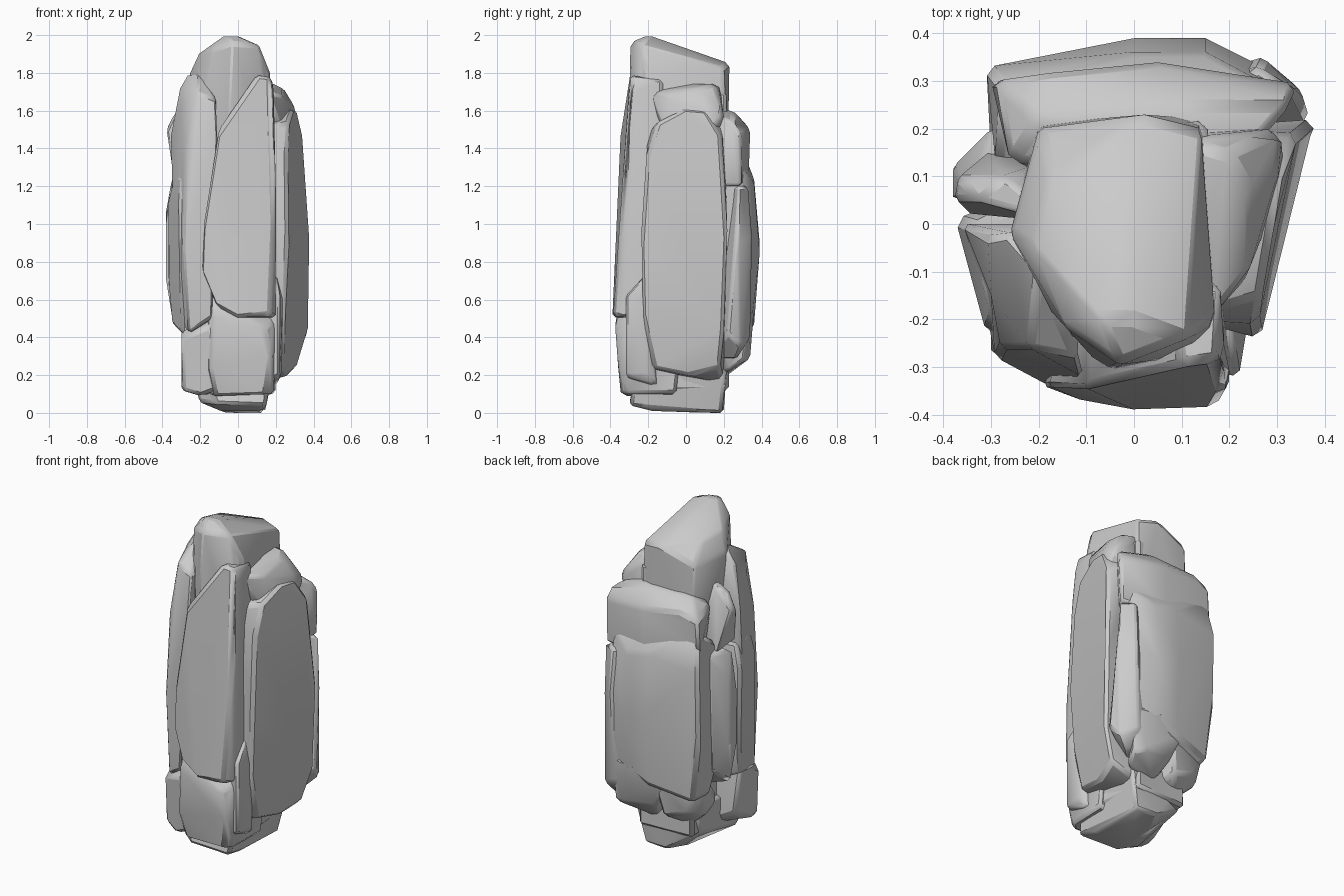
import bpy, bmesh, math
from mathutils import Vector


def stone(name, points, bevel=0.018):
    """Convex chipped stone block with slightly worn edges."""
    bm = bmesh.new()
    for p in points:
        bm.verts.new(p)
    res = bmesh.ops.convex_hull(bm, input=bm.verts[:])
    junk = [g for g in res["geom_interior"] + res["geom_unused"]
            if isinstance(g, bmesh.types.BMVert) and g.is_valid]
    bmesh.ops.delete(bm, geom=list(set(junk)), context='VERTS')
    bmesh.ops.dissolve_limit(bm, angle_limit=math.radians(6), verts=bm.verts[:], edges=bm.edges[:])
    bmesh.ops.recalc_face_normals(bm, faces=bm.faces[:])
    me = bpy.data.meshes.new(name)
    bm.to_mesh(me)
    bm.free()
    ob = bpy.data.objects.new(name, me)
    bpy.context.collection.objects.link(ob)
    if bevel:
        m = ob.modifiers.new("worn_edges", 'BEVEL')
        m.width = bevel
        m.segments = 1
        m.angle_limit = math.radians(25)
    bpy.ops.object.select_all(action='DESELECT')
    ob.select_set(True)
    bpy.context.view_layer.objects.active = ob
    bpy.ops.object.shade_smooth_by_angle(angle=math.radians(38))
    return ob


def slab(name, outline, rings, pivot=(0, 0), tilt=(0, 0), bevel=0.018):
    """Stack an outline at (z, scale) rings about a pivot; tilt skews the upper ring."""
    px, py = pivot
    pts = []
    for i, (z, s) in enumerate(rings):
        for x, y in outline:
            x2, y2 = px + (x - px) * s, py + (y - py) * s
            top = i == len(rings) - 1
            dz = (x2 - px) * tilt[0] + (y2 - py) * tilt[1] if top else 0
            pts.append((x2, y2, z + dz))
    return stone(name, pts, bevel)


# Crown, highest at the front and sloping down to the back
stone("crown", [(-.03, -.295, 1.96), (-.07, -.2, 2.0), (0, -.2, 2.0), (.11, -.24, 1.95),
                (.14, .2, 1.83), (.02, .23, 1.85), (-.2, .2, 1.77), (-.18, .1, 1.88),
                (-.21, -.05, 1.9), (-.14, -.22, 1.92), (-.26, -.02, 1.79), (.17, -.2, 1.8),
                (-.2, .21, 1.3), (.15, .22, 1.3), (.18, -.27, 1.3), (-.06, -.31, 1.3),
                (-.25, -.1, 1.3)])

# Inner core running down to the foot
slab("core", [(-.2, .22), (.17, .24), (.2, -.2), (.05, -.3), (-.2, -.25)],
     [(.12, .95), (.8, 1), (1.7, .9)])

# Foot: irregular narrow base
stone("foot", [(-.09, -.15, .01), (.12, -.18, .01), (.14, .19, 0), (0, .2, 0), (-.06, .1, 0),
               (-.21, -.2, .06), (-.12, -.3, .05), (.15, -.3, .04), (.15, .2, .1),
               (-.2, .15, .13), (-.22, -.2, .3), (.18, -.25, .3), (.2, .22, .28), (-.2, .2, .3)])

# Front face: lower block and tall upper plate
stone("front_lower_block", [(-.12, -.33, .09), (.15, -.345, .1), (.19, -.3, .1), (-.15, -.36, .25),
                            (.18, -.365, .3), (.2, -.3, .5), (-.15, -.34, .62), (.14, -.375, .45),
                            (-.12, -.37, .5), (-.2, -.1, .08), (.2, -.05, .1), (-.2, -.1, .6),
                            (.2, 0, .6)])
stone("front_plate", [(-.11, -.37, .56), (.0, -.39, .5), (.17, -.385, .52), (.2, -.33, .5),
                      (-.19, -.34, .75), (-.18, -.34, 1.0), (-.1, -.345, 1.5), (.19, -.35, 1.0),
                      (.0, -.33, 1.58), (.06, -.305, 1.74), (.1, -.3, 1.79), (.17, -.29, 1.78),
                      (.19, -.27, 1.7), (.2, -.3, 1.4), (-.1, -.1, .6), (.19, -.1, .6),
                      (-.1, -.1, 1.5), (.18, -.12, 1.76), (.08, -.12, 1.76)])

# Front left column
stone("front_left_column", [(-.29, -.27, .12), (-.2, -.31, .09), (-.12, -.32, .12), (-.3, -.2, .12),
                            (-.3, -.27, .4), (-.15, -.35, .46), (-.29, -.05, .2), (-.1, 0, .1),
                            (-.3, -.1, .5), (-.1, 0, .55), (-.13, -.3, .5)])
stone("front_left_plate", [(-.26, -.29, .42), (-.14, -.36, .5), (-.29, -.28, .9), (-.13, -.35, 1.0),
                           (-.28, -.26, 1.35), (-.11, -.32, 1.45), (-.22, -.26, 1.7), (-.12, -.28, 1.66),
                           (-.3, -.15, 1.62), (-.31, -.03, 1.72), (-.27, -.02, 1.79), (-.2, -.1, 1.8),
                           (-.36, 0, 1.45), (-.33, -.1, .5), (-.1, .0, .5), (-.1, 0, 1.7)])

# Left side plates
stone("left_plate", [(-.3, -.24, .42), (-.35, -.03, .47), (-.37, .01, .65), (-.32, -.22, .65),
                     (-.375, .01, 1.1), (-.31, -.23, 1.12), (-.34, .0, 1.26), (-.3, -.2, 1.25),
                     (-.15, .1, .4), (-.15, .1, 1.3), (-.15, -.2, .4), (-.15, -.2, 1.3)])
stone("left_wedge", [(-.38, .05, .7), (-.38, .12, .72), (-.3, .19, .55), (-.34, .06, .45),
                     (-.38, .05, 1.0), (-.38, .12, 1.08), (-.3, .2, 1.25), (-.35, .06, 1.25),
                     (-.15, .1, .4), (-.15, .2, 1.35)], .012)
stone("left_shoulder", [(-.35, .02, 1.3), (-.38, .05, 1.49), (-.37, .1, 1.52), (-.31, .15, 1.25),
                        (-.33, .05, 1.6), (-.27, .1, 1.62), (-.15, 0, 1.65), (-.15, .14, 1.3)], .012)

# Right side: big slanted plate, lower rear step and upper shoulder
stone("right_plate", [(.24, -.17, .24), (.27, .02, .2), (.31, .18, .24), (.25, -.23, .5),
                      (.265, -.24, .9), (.375, .2, .45), (.38, .22, .95), (.26, -.21, 1.35),
                      (.345, .19, 1.45), (.27, -.15, 1.54), (.29, -.02, 1.61), (.31, .1, 1.6),
                      (.1, -.2, .22), (.1, .2, .15), (.1, -.2, 1.5), (.1, .2, 1.58)])
stone("right_lower_corner", [(.22, -.32, .2), (.22, -.32, .62), (.2, -.2, .75), (.2, -.15, .14),
                             (.23, -.2, .2), (.24, -.2, .6), (.1, -.3, .15), (.1, -.3, .6)], .012)
stone("right_shoulder", [(.23, -.12, 1.5), (.24, -.1, 1.68), (.24, .08, 1.72), (.2, .15, 1.74),
                         (.16, -.2, 1.7), (.3, .1, 1.62), (.1, .18, 1.74), (.1, -.1, 1.74),
                         (.31, .2, 1.58), (.1, .2, 1.4), (.1, -.1, 1.4), (.32, .1, 1.45)])

# Back: broad plates, upper ledge and lower chips
stone("back_plate", [(-.26, .31, .4), (-.3, .2, .42), (-.31, .32, .8), (-.31, .33, 1.2),
                     (-.29, .12, 1.3), (-.3, .11, .6), (0, .36, .45), (0, .39, .9), (0, .36, 1.25),
                     (.15, .39, .85), (.15, .35, .5), (.3, .31, .55), (.31, .31, 1.0),
                     (.15, .36, 1.22), (.28, .29, 1.3), (-.28, .29, 1.42), (-.1, .1, .3),
                     (.2, .1, .35), (.2, .1, 1.4)])
stone("back_ledge", [(-.3, .3, 1.3), (-.29, .3, 1.49), (-.26, .13, 1.54), (-.18, .32, 1.53),
                     (.05, .34, 1.5), (.34, .295, 1.47), (.33, .25, 1.54), (.1, .25, 1.6),
                     (-.2, .22, 1.6), (.34, .29, 1.2), (.05, .33, 1.2), (-.2, .1, 1.2),
                     (.2, .1, 1.2), (.2, .1, 1.6)])
stone("back_right_corner", [(.34, .29, .35), (.37, .22, .42), (.25, .34, .4), (.27, .35, .95),
                            (.35, .28, .95), (.34, .28, 1.2), (.26, .33, 1.2), (.27, .26, .28),
                            (.1, .1, .28), (.1, .2, 1.2), (.1, .3, .4)])
stone("back_lower_chip", [(0, .3, .3), (.2, .34, .29), (.26, .3, .27), (.1, .36, .55), (.26, .33, .55),
                          (-.1, .33, .5), (.05, .22, .2), (.23, .22, .22), (0, .1, .2), (.1, .1, .6)])
stone("back_left_chip", [(-.27, .2, .28), (-.2, .28, .3), (-.05, .29, .25), (-.28, .27, .5),
                         (0, .33, .5), (-.29, .1, .35), (-.15, .15, .17), (0, .1, .2), (-.1, .1, .6)])
